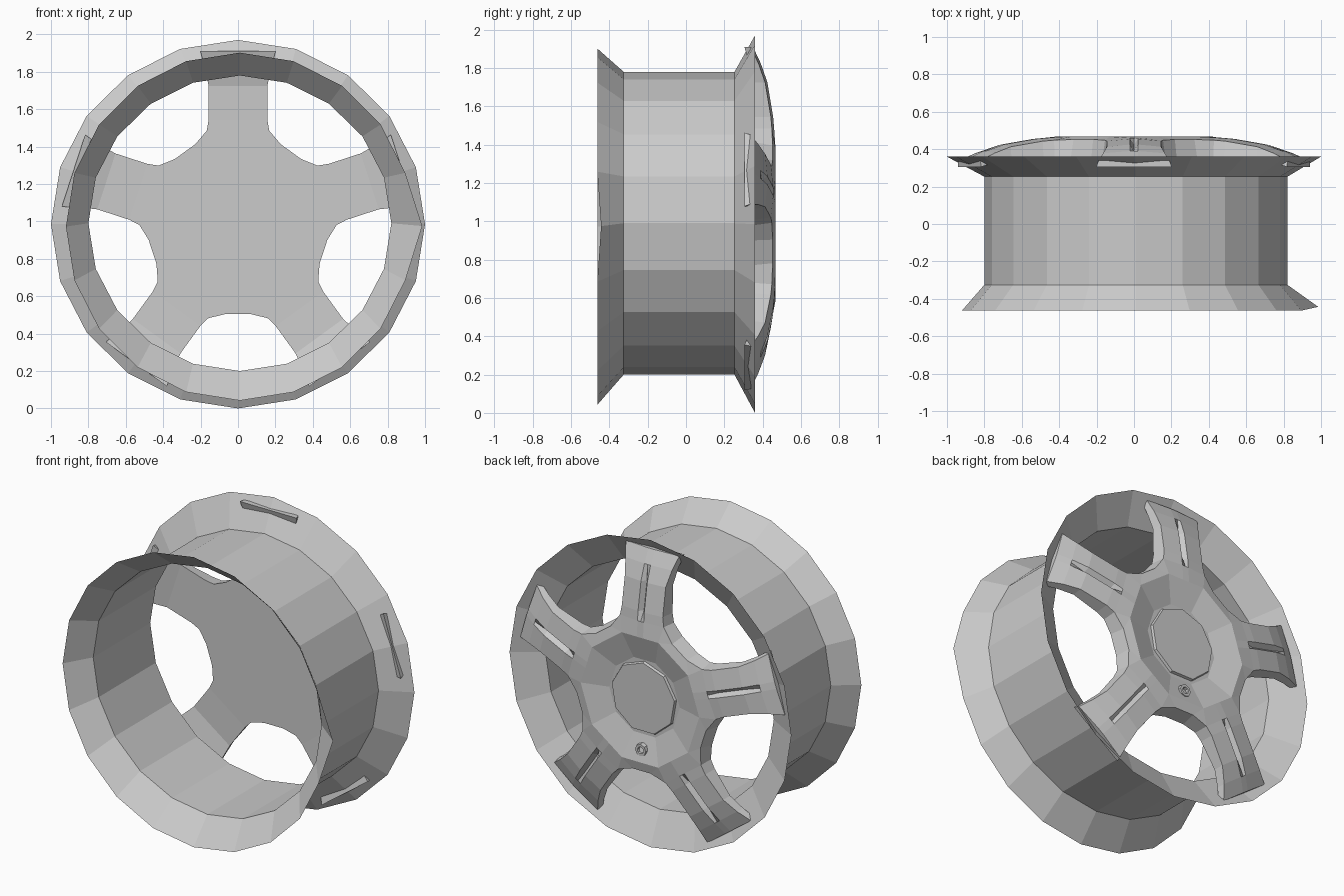
import bpy, bmesh
from math import sin, cos, pi, radians

cube = bpy.data.objects.get("Cube")
if cube:
    bpy.data.objects.remove(cube)

metal = bpy.data.materials.new("light_grey_metal")
metal.use_nodes = True
grey = (0.6, 0.6, 0.6, 1)
metal.diffuse_color = grey
metal.node_tree.nodes["Principled BSDF"].inputs["Base Color"].default_value = grey

MID = 0.985  # height of the wheel axis


def finish(bm, name):
    bmesh.ops.remove_doubles(bm, verts=bm.verts, dist=0.0005)
    bmesh.ops.recalc_face_normals(bm, faces=bm.faces)
    mesh = bpy.data.meshes.new(name)
    bm.to_mesh(mesh)
    bm.free()
    mesh.materials.append(metal)
    obj = bpy.data.objects.new(name, mesh)
    bpy.context.collection.objects.link(obj)
    return obj


def bridge(bm, a, b):
    n = len(a)
    for i in range(n):
        j = (i + 1) % n
        bm.faces.new((a[i], a[j], b[j], b[i]))


def ring(bm, n, y, rx, rz, cx=0, cz=MID, turn=0):
    return [bm.verts.new((cx + rx * sin(2 * pi * i / n + turn), y,
                          cz + rz * cos(2 * pi * i / n + turn))) for i in range(n)]


# Rim: inner lip, barrel and outer flange as one thin sheet
bm = bmesh.new()
SIDES = 20
lip = ring(bm, SIDES, -0.463, 0.93, 0.93, 0.01, 0.972)
barrel_in = ring(bm, SIDES, -0.325, 0.81, 0.79, 0.01, 0.99)
barrel_out = ring(bm, SIDES, 0.253, 0.81, 0.79, 0.01, 0.99)
flange = ring(bm, SIDES, 0.36, 1.0, MID)
lip[5].co = (0.985, -0.443, 0.975)  # one pulled-out point on the lip
for a, b in ((lip, barrel_in), (barrel_in, barrel_out), (barrel_out, flange)):
    bridge(bm, a, b)
finish(bm, "rim")

# Five-spoke face: rows of (along, half width, front y, back y)
ROWS = [(0.40, 0.13, 0.467, 0.36),
        (0.50, 0.155, 0.460, 0.36),
        (0.56, 0.145, 0.455, 0.36),
        (0.74, 0.145, 0.425, 0.355),
        (0.84, 0.165, 0.39, 0.33),
        (0.925, 0.19, 0.35, 0.305)]
SLOT = 0.022
GROOVED = (2, 3)
bm = bmesh.new()


def place(p, spoke):
    across, along, y = p
    t = radians(72 * spoke)
    return (across * cos(t) + along * sin(t), y, MID + along * cos(t) - across * sin(t))


def face(spoke, *points):
    bm.faces.new([bm.verts.new(place(p, spoke)) for p in points])


def polar(deg, r, y):
    return (r * sin(radians(deg)), r * cos(radians(deg)), y)


def turned(p):
    """The same point on the next spoke."""
    t = radians(72)
    x, a, y = p
    return (x * cos(t) + a * sin(t), a * cos(t) - x * sin(t), y)


def front_row(i):
    along, w, y, _ = ROWS[i]
    depth = 0.03 if i in GROOVED else 0
    return [(-w, along, y - 0.012 * (i > 0)), (-SLOT, along, y), (0, along, y - depth),
            (SLOT, along, y), (w, along, y - 0.012 * (i > 0))]


def back_row(i):
    along, w, _, y = ROWS[i]
    grow = 0.012 if i else 0
    return [(-w - grow, along, y), (w + grow, along, y)]


for s in range(5):
    # Spoke front, with a slot sunk along the middle, and spoke back
    for i in range(len(ROWS) - 1):
        a, b = front_row(i), front_row(i + 1)
        for c in range(4):
            face(s, a[c], a[c + 1], b[c + 1], b[c])
        p, q = back_row(i), back_row(i + 1)
        face(s, p[0], p[1], q[1], q[0])
        if i >= 1:
            face(s, a[0], b[0], q[0], p[0])
            face(s, a[4], b[4], q[1], p[1])
    # Spoke tip
    face(s, *front_row(5), *reversed(back_row(5)))
    # Scalloped hub between this spoke and the next, front and back
    for row, r, y in ((front_row, 0.465, 0.452), (back_row, 0.485, 0.36)):
        g1, g2 = polar(28, r, y), polar(44, r, y)
        a, b = row(0)[-1], turned(row(0)[0])
        root_a, root_b = row(1)[-1], turned(row(1)[0])
        face(s, a, b, g2, g1)
        face(s, a, g1, root_a)
        face(s, b, root_b, g2)
    edge_f = [front_row(1)[-1], polar(28, 0.465, 0.452), polar(44, 0.465, 0.452),
              turned(front_row(1)[0])]
    edge_b = [back_row(1)[-1], polar(28, 0.485, 0.36), polar(44, 0.485, 0.36),
              turned(back_row(1)[0])]
    for k in range(3):
        face(s, edge_f[k], edge_f[k + 1], edge_b[k + 1], edge_b[k])
    # Sunken dish around the centre
    f = front_row(0)
    inner = [polar(d, 0.25, 0.42) for d in (-18, 18, 54)]
    face(s, inner[0], inner[1], f[4], f[3], f[2], f[1], f[0])
    face(s, inner[1], inner[2], turned(f[0]), f[4])
    # Dish floor and hub back
    for pts in (inner, [back_row(0)[0], back_row(0)[1], turned(back_row(0)[0])]):
        hub = (0, 0, pts[0][2])
        face(s, pts[0], pts[1], hub)
        face(s, pts[1], pts[2], hub)
finish(bm, "spoke_face")

# Centre cap
bm = bmesh.new()
low = ring(bm, 9, 0.41, 0.235, 0.235)
top = ring(bm, 9, 0.435, 0.225, 0.225)
bridge(bm, low, top)
bm.faces.new(top)
finish(bm, "centre_cap")

# Small valve with a hollow end, below the cap
bm = bmesh.new()
loops = [ring(bm, 8, y, r, r, 0, MID - 0.325)
         for y, r in ((0.42, 0.042), (0.462, 0.038), (0.462, 0.022), (0.435, 0.018))]
for a, b in zip(loops, loops[1:]):
    bridge(bm, a, b)
bm.faces.new(loops[-1])
finish(bm, "valve")
